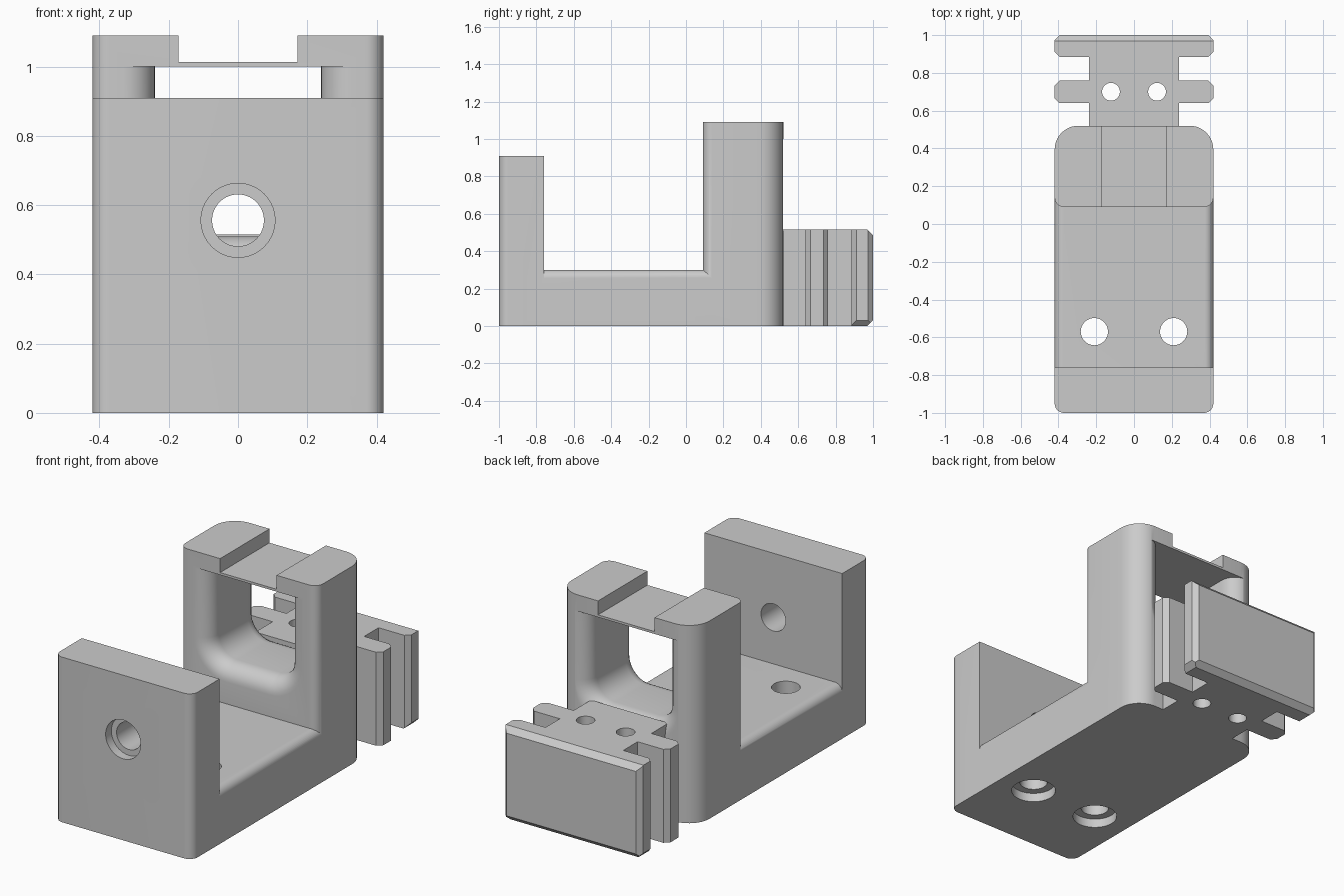
import bpy, bmesh, math
from mathutils import Vector

if "Cube" in bpy.data.objects:
    bpy.data.objects.remove(bpy.data.objects["Cube"])

grey = bpy.data.materials.new("plain_grey")
grey.diffuse_color = (0.6, 0.6, 0.6, 1)
grey.use_nodes = True
grey.node_tree.nodes["Principled BSDF"].inputs["Base Color"].default_value = grey.diffuse_color


def finish(name, bm, helper=False):
    bmesh.ops.recalc_face_normals(bm, faces=bm.faces)
    me = bpy.data.meshes.new(name)
    bm.to_mesh(me)
    bm.free()
    ob = bpy.data.objects.new(name, me)
    bpy.context.collection.objects.link(ob)
    me.materials.append(grey)
    ob.hide_render = helper
    return ob


def loft(name, rings, helper=False):
    """Closed solid through rings of matching 3D points."""
    bm = bmesh.new()
    vs = [[bm.verts.new(p) for p in r] for r in rings]
    n = len(vs[0])
    for a, b in zip(vs, vs[1:]):
        for i in range(n):
            j = (i + 1) % n
            bm.faces.new((a[i], a[j], b[j], b[i]))
    bm.faces.new(vs[0])
    bm.faces.new(vs[-1])
    return finish(name, bm, helper)


def rounded(x0, x1, y0, y1, r_low, r_high, seg=10):
    """Rectangle outline with separate radii for low and high corners."""
    pts = []
    for cx, cy, sx, sy, r, start in ((x0, y0, 1, 1, r_low, 180), (x1, y0, -1, 1, r_low, 270),
                                     (x1, y1, -1, -1, r_high, 0), (x0, y1, 1, -1, r_high, 90)):
        for k in range(seg + 1 if r else 1):
            a = math.radians(start + 90 * k / seg)
            pts.append((cx + sx * r + r * math.cos(a) if r else cx,
                        cy + sy * r + r * math.sin(a) if r else cy))
    return pts


def prism_z(name, pts, z0, z1, helper=False):
    return loft(name, [[(x, y, z) for x, y in pts] for z in (z0, z1)], helper)


def prism_y(name, pts, y0, y1, helper=False):
    return loft(name, [[(x, y, z) for x, z in pts] for y in (y0, y1)], helper)


def circle(cx, cy, r, n=40):
    return [(cx + r * math.cos(2 * math.pi * k / n), cy + r * math.sin(2 * math.pi * k / n))
            for k in range(n)]


def boolean(ob, tool, op='DIFFERENCE'):
    bpy.context.view_layer.objects.active = ob
    m = ob.modifiers.new(op, 'BOOLEAN')
    m.operation, m.object, m.solver = op, tool, 'EXACT'
    bpy.ops.object.modifier_apply(modifier=m.name)
    bpy.data.objects.remove(tool)


# Bracket body: floor, front wall and rear tower joined into one
W = 0.42
body = prism_y("bracket_body", rounded(-W, W, 0, 0.30, 0, 0.045), -0.86, 0.25)
boolean(body, prism_z("front_wall", rounded(-W, W, -1, -0.76, 0.05, 0), 0, 0.91), 'UNION')
boolean(body, prism_z("tower", rounded(-W, W, 0.09, 0.52, 0.05, 0.125), 0, 1.09), 'UNION')

# Flared window through the tower
F = 0.09


def window_ring(y, o):
    w, r, zb = 0.24 + o, 0.11 + o, 0.51 - o
    pts = [(-w, y, 1.0)]
    for cx, start in ((-w + r, 180), (w - r, 270)):
        for k in range(11):
            a = math.radians(start + 9 * k)
            pts.append((cx + r * math.cos(a), y, zb + r + r * math.sin(a)))
    return pts + [(w, y, 1.0)]


flare = []
for k in range(9):
    a = math.radians(90 * k / 8)
    flare.append((0.09 + F * (1 - math.cos(a)), F * (1 - math.sin(a))))
levels = [(0.05, F)] + flare + [(0.61 - y, o) for y, o in reversed(flare)] + [(0.56, F)]
boolean(body, loft("window_cutter", [window_ring(y, o) for y, o in levels], True))

# Groove across the tower top
boolean(body, prism_y("groove_cutter", rounded(-0.172, 0.172, 1.013, 1.2, 0, 0), 0, 0.7, True))

# Front wall hole with counterbore
for r, y1 in ((0.075, -0.7), (0.107, -0.95)):
    boolean(body, prism_y("bore_cutter", circle(0, 0.556, r), -1.1, y1, True))

# Floor screw holes, counterbored from below
for s in (-1, 1):
    for r, z1 in ((0.072, 0.4), (0.115, 0.05)):
        boolean(body, prism_z("screw_cutter", circle(s * 0.21, -0.57, r), -0.1, z1, True))


# Rear coupler: a neck with a cross rib and an end plate
def chamfered_bar(name, y0, y1, c, extra=()):
    bm = bmesh.new()
    bmesh.ops.create_cube(bm, size=1)
    for v in bm.verts:
        v.co = Vector((v.co.x * 2 * W, (y0 + y1) / 2 + v.co.y * (y1 - y0), 0.2575 + v.co.z * 0.515))
    cuts = [((s * W, y0 + c, 0), (s, -1, 0)) for s in (-1, 1)]
    cuts += [((s * W, y1 - c, 0), (s, 1, 0)) for s in (-1, 1)]
    for co, no in cuts + list(extra):
        bmesh.ops.bisect_plane(bm, geom=bm.verts[:] + bm.edges[:] + bm.faces[:], dist=1e-5,
                               plane_co=co, plane_no=no, clear_outer=True)
        bmesh.ops.holes_fill(bm, edges=[e for e in bm.edges if e.is_boundary])
    return finish(name, bm)


coupler = prism_z("rear_coupler", rounded(-0.237, 0.237, 0.49, 0.92, 0, 0), 0, 0.515)
boolean(coupler, chamfered_bar("rib", 0.64, 0.76, 0.026), 'UNION')
plate_edges = [((0, 0.97, 0.515), (0, 1, 1)), ((0, 0.97, 0), (0, 1, -1)),
               ((W - 0.03, 0, 0), (1, 0, -1)), ((-W + 0.03, 0, 0), (-1, 0, -1))]
boolean(coupler, chamfered_bar("plate", 0.885, 1.0, 0.026, plate_edges), 'UNION')
for s in (-1, 1):
    boolean(coupler, prism_z("pin_cutter", circle(s * 0.122, 0.70, 0.047), -0.1, 0.7, True))

# Smooth curved faces, keep edges crisp
for ob in (body, coupler):
    bpy.ops.object.select_all(action='DESELECT')
    ob.select_set(True)
    bpy.context.view_layer.objects.active = ob
    bpy.ops.object.shade_smooth_by_angle(angle=math.radians(30))
